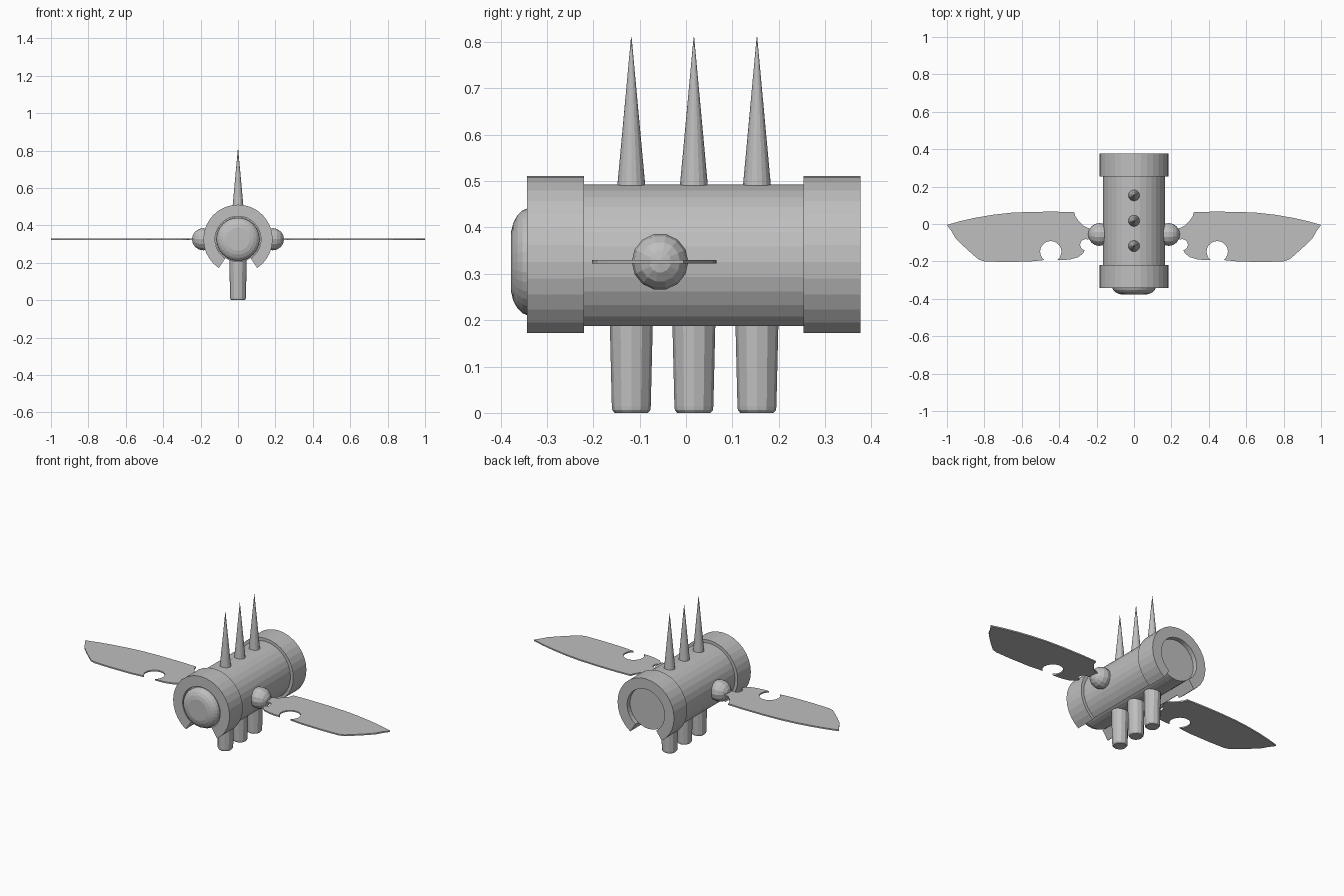
import bpy, bmesh, math
from mathutils import Matrix, Vector

if "Cube" in bpy.data.objects:
    bpy.data.objects.remove(bpy.data.objects["Cube"])

CZ = 0.326          # height of the barrel axis
grey = bpy.data.materials.new("plain grey")
grey.diffuse_color = (0.52, 0.52, 0.52, 1)
grey.use_nodes = True
grey.node_tree.nodes["Principled BSDF"].inputs["Base Color"].default_value = grey.diffuse_color


def finish(bm, name):
    bmesh.ops.recalc_face_normals(bm, faces=bm.faces)
    mesh = bpy.data.meshes.new(name)
    bm.to_mesh(mesh)
    bm.free()
    mesh.materials.append(grey)
    ob = bpy.data.objects.new(name, mesh)
    bpy.context.collection.objects.link(ob)
    return ob


def lathe(name, profile, segs, matrix):
    """Turn (radius, height) points about local z and cap both ends."""
    bm = bmesh.new()
    rings = [[bm.verts.new((r * math.cos(2 * math.pi * i / segs),
                            r * math.sin(2 * math.pi * i / segs), h))
              for i in range(segs)] for r, h in profile]
    for a, b in zip(rings, rings[1:]):
        for i in range(segs):
            j = (i + 1) % segs
            bm.faces.new((a[i], a[j], b[j], b[i]))
    bm.faces.new(rings[0])
    bm.faces.new(rings[-1])
    bm.transform(matrix)
    return finish(bm, name)


def open_shell(name, r_in, r_out, y0, y1):
    """Thick tube along y with a slot at the bottom (26 of 32 segments)."""
    bm = bmesh.new()
    loops = []
    for i in range(3, 30):
        a = 2 * math.pi * i / 32
        s, c = math.sin(a), -math.cos(a)
        loops.append([bm.verts.new((r * s, y, CZ + r * c))
                      for r, y in ((r_in, y0), (r_out, y0), (r_out, y1), (r_in, y1))])
    for a, b in zip(loops, loops[1:]):
        for k in range(4):
            m = (k + 1) % 4
            bm.faces.new((a[k], a[m], b[m], b[k]))
    bm.faces.new(loops[0])
    bm.faces.new(loops[-1])
    return finish(bm, name)


# barrel: slotted shell, thicker end bands, inner core
open_shell("body_shell", 0.123, 0.167, -0.23, 0.26)
open_shell("front_band", 0.123, 0.185, -0.343, -0.22)
open_shell("rear_band", 0.123, 0.185, 0.253, 0.376)
along_y = Matrix.Translation((0, 0, CZ)) @ Matrix.Rotation(-math.pi / 2, 4, 'X')
lathe("inner_core", [(0.122, -0.33), (0.122, 0.35)], 32, along_y)

# rounded nose
lathe("nose", [(0.115, -0.32), (0.115, -0.343), (0.111, -0.353), (0.1, -0.364),
               (0.083, -0.373), (0.062, -0.378)], 32, along_y)

# legs and back spikes in rows of three
for n, y in enumerate((-0.118, 0.017, 0.153), 1):
    lathe(f"leg_{n}", [(0.036, 0), (0.041, 0.006), (0.042, 0.014), (0.047, 0.22)],
          12, Matrix.Translation((0, y, 0)))
    lathe(f"spike_{n}", [(0.032, 0.47), (0.0006, 0.811)], 16,
          Matrix.Translation((0, y, 0)))


def arc(cx, cy, r, a0, a1, n):
    return [(cx + r * math.cos(math.radians(a0 + (a1 - a0) * i / n)),
             cy + r * math.sin(math.radians(a0 + (a1 - a0) * i / n)))
            for i in range(n + 1)]


# wing outline with a small bite near the root and a round notch behind
outline = [(1.0, -0.005), (0.93, 0.015), (0.85, 0.033), (0.75, 0.05), (0.66, 0.06),
           (0.55, 0.065), (0.42, 0.066), (0.32, 0.063), (0.313, 0.04), (0.295, 0.015),
           (0.27, -0.01), (0.245, -0.022), (0.2, -0.03), (0.2, -0.075), (0.235, -0.078)]
outline += arc(0.258, -0.111, 0.03, 110, -80, 10)
outline += [(0.275, -0.16), (0.3, -0.178), (0.34, -0.189), (0.38, -0.193)]
outline += arc(0.445, -0.148, 0.057, 232, -52, 16)
outline += [(0.56, -0.201), (0.7, -0.203), (0.8, -0.2), (0.83, -0.19), (0.86, -0.165),
            (0.915, -0.115), (0.955, -0.075), (0.975, -0.04)]

for side, word in ((1, "right"), (-1, "left")):
    bm = bmesh.new()
    face = bm.faces.new([bm.verts.new((side * x, y, CZ - 0.004)) for x, y in outline])
    ext = bmesh.ops.extrude_face_region(bm, geom=[face], use_keep_orig=True)
    bmesh.ops.translate(bm, vec=Vector((0, 0, 0.008)),
                        verts=[v for v in ext["geom"] if isinstance(v, bmesh.types.BMVert)])
    bmesh.ops.triangulate(bm, faces=[f for f in bm.faces if len(f.verts) > 4])
    finish(bm, word + "_wing")

    # wing joint ball
    bm = bmesh.new()
    bmesh.ops.create_uvsphere(bm, u_segments=14, v_segments=8, radius=0.061,
                              matrix=Matrix.Translation((side * 0.185, -0.056, CZ))
                              @ Matrix.Rotation(math.pi / 2, 4, 'Y'))
    finish(bm, word + "_wing_joint")
